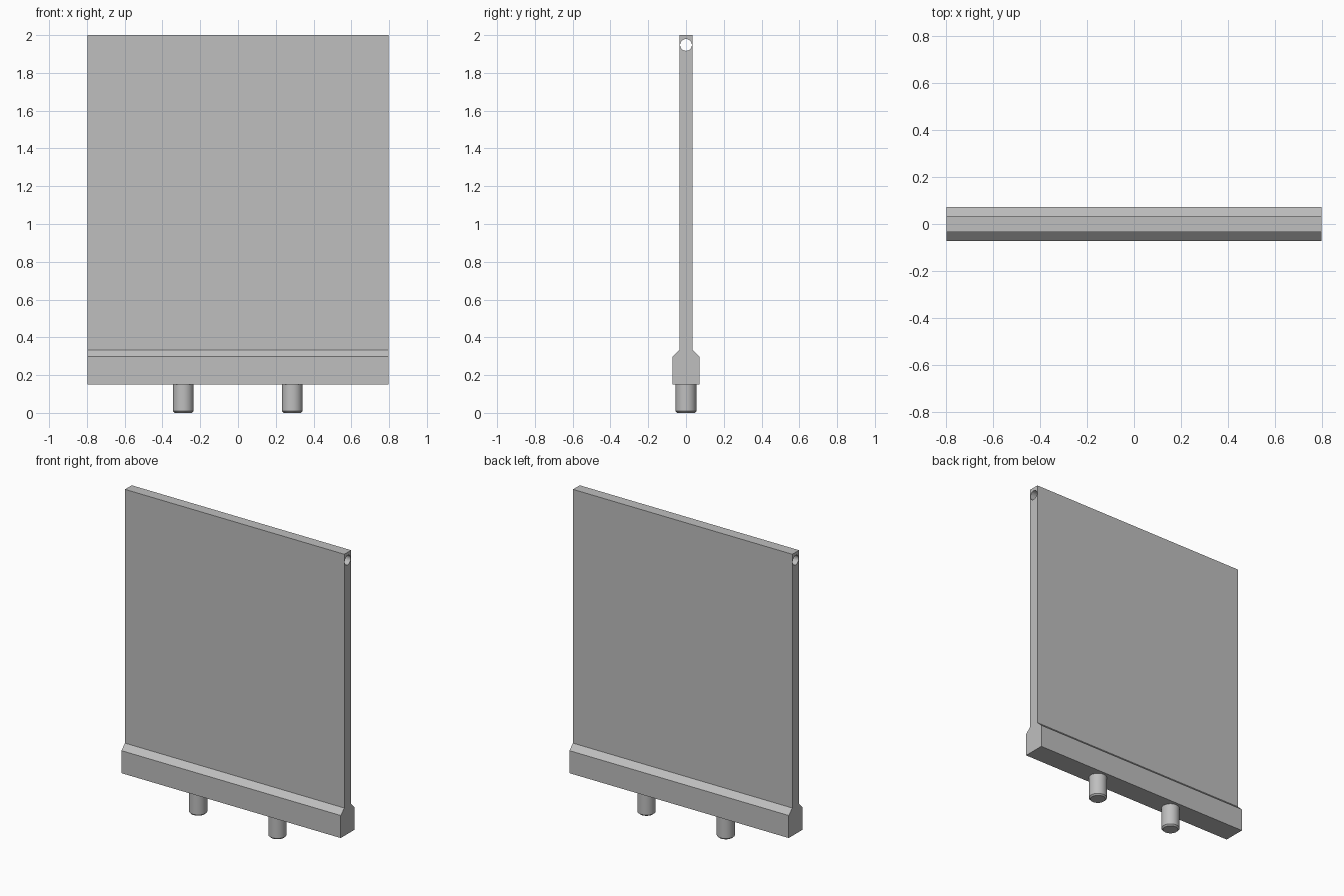
import bpy, bmesh, math
from mathutils import Matrix

old = bpy.data.objects.get("Cube")
if old:
    bpy.data.objects.remove(old, do_unlink=True)

HALF_W = 0.797

grey = bpy.data.materials.new("light_grey")
grey.use_nodes = True
colour = (0.52, 0.52, 0.52, 1)
grey.diffuse_color = colour
grey.node_tree.nodes["Principled BSDF"].inputs["Base Color"].default_value = colour


def make_object(name, bm):
    bmesh.ops.recalc_face_normals(bm, faces=bm.faces)
    mesh = bpy.data.meshes.new(name)
    bm.to_mesh(mesh)
    bm.free()
    mesh.materials.append(grey)
    obj = bpy.data.objects.new(name, mesh)
    bpy.context.collection.objects.link(obj)
    return obj


def smooth(obj):
    bpy.ops.object.select_all(action="DESELECT")
    obj.select_set(True)
    bpy.context.view_layer.objects.active = obj
    bpy.ops.object.shade_smooth_by_angle(angle=math.radians(30))


# Thin panel with a thick chamfered foot, extruded along x
half = [(0.072, 0.15), (0.072, 0.298), (0.035, 0.333), (0.035, 2.0)]
outline = half + [(-y, z) for y, z in reversed(half)]
bm = bmesh.new()
face = bm.faces.new([bm.verts.new((-HALF_W, y, z)) for y, z in outline])
ext = bmesh.ops.extrude_face_region(bm, geom=[face])
moved = [v for v in ext["geom"] if isinstance(v, bmesh.types.BMVert)]
bmesh.ops.translate(bm, verts=moved, vec=(2 * HALF_W, 0, 0))
panel = make_object("panel", bm)

# Round bore running the full width below the top edge
bm = bmesh.new()
bmesh.ops.create_cone(bm, cap_ends=True, segments=32, radius1=0.031, radius2=0.031,
                      depth=2 * HALF_W + 0.2,
                      matrix=Matrix.Translation((0, 0, 1.948)) @ Matrix.Rotation(math.pi / 2, 4, "Y"))
cutter = make_object("bore_cutter", bm)
cutter.hide_render = True
cutter.hide_set(True)
cutter.display_type = "WIRE"
bore = panel.modifiers.new("bore", "BOOLEAN")
bore.operation = "DIFFERENCE"
bore.solver = "EXACT"
bore.object = cutter
smooth(panel)

# Two locating pegs with chamfered tips
for name, x in (("right_peg", -0.29), ("left_peg", 0.287)):
    bm = bmesh.new()
    bmesh.ops.create_cone(bm, cap_ends=True, segments=32, radius1=0.055, radius2=0.055,
                          depth=0.16, matrix=Matrix.Translation((x, 0, 0.08)))
    rim = [e for e in bm.edges if all(v.co.z < 0.01 for v in e.verts)]
    bmesh.ops.bevel(bm, geom=rim, offset=0.009, segments=1, affect="EDGES")
    smooth(make_object(name, bm))
